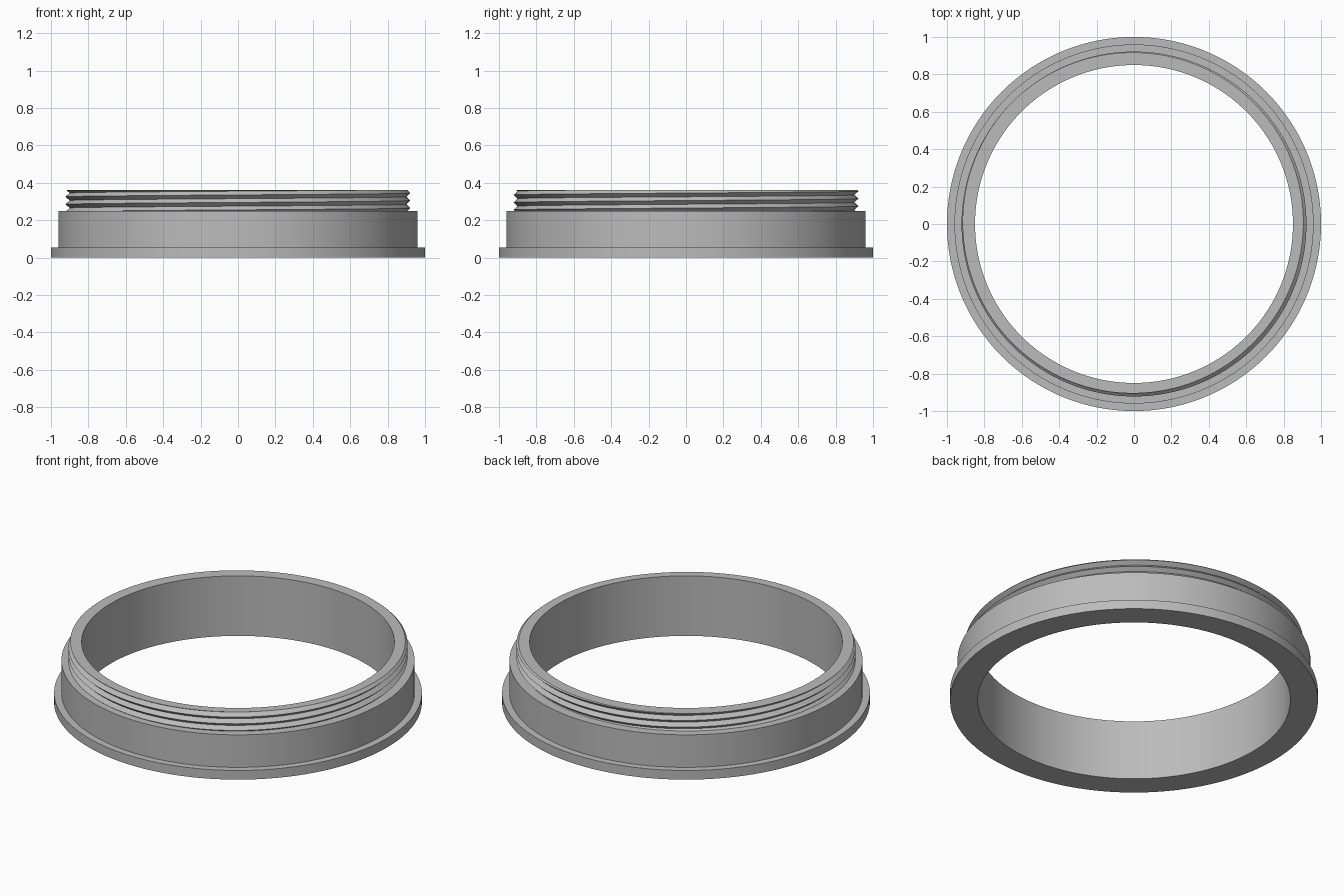
import bpy
import bmesh
from math import cos, sin, pi, radians

if "Cube" in bpy.data.objects:
    bpy.data.objects.remove(bpy.data.objects["Cube"], do_unlink=True)

SEGMENTS = 192
BORE, CREST, ROOT = 0.85, 0.922, 0.90
NECK_LOW, NECK_TOP = 0.25, 0.36
PITCH = 0.04
CREST_START = 0.265   # height of a thread crest on the +x side


def thread_radius(z, turn):
    """V-shaped thread: crest to root and back once per pitch."""
    phase = ((z - CREST_START) / PITCH - turn) % 1.0
    return ROOT + (CREST - ROOT) * abs(2 * phase - 1)


def column_profile(turn):
    """Closed radius/height section of the ring at one angle."""
    base = [(BORE, 0), (1.0, 0), (1.0, 0.055), (0.96, 0.055), (0.96, NECK_LOW)]
    thread = []
    for k in range(-4, 8):
        z = CREST_START + PITCH * (turn + k / 2)
        z = min(max(z, NECK_LOW), NECK_TOP)
        thread.append((thread_radius(z, turn), z))
    return base + thread + [(BORE, NECK_TOP)]


# Ring body, flange and helical thread swept as one closed section
bm = bmesh.new()
columns = []
for i in range(SEGMENTS + 1):
    turn = i / SEGMENTS
    a = 2 * pi * turn
    columns.append([bm.verts.new((r * cos(a), r * sin(a), z))
                    for r, z in column_profile(turn)])
for c0, c1 in zip(columns, columns[1:]):
    for j in range(len(c0)):
        k = (j + 1) % len(c0)
        bm.faces.new((c0[j], c1[j], c1[k], c0[k]))

# Weld the helix seam and the clipped thread ends
bmesh.ops.remove_doubles(bm, verts=bm.verts, dist=0.00005)
bmesh.ops.dissolve_degenerate(bm, edges=bm.edges, dist=0.00005)
bmesh.ops.recalc_face_normals(bm, faces=bm.faces)

mesh = bpy.data.meshes.new("threaded_ring")
bm.to_mesh(mesh)
bm.free()
ring = bpy.data.objects.new("threaded_ring", mesh)
bpy.context.collection.objects.link(ring)

# Plain grey finish
grey = bpy.data.materials.new("plain_grey")
grey.use_nodes = True
colour = (0.5, 0.5, 0.5, 1.0)
grey.diffuse_color = colour
grey.node_tree.nodes["Principled BSDF"].inputs["Base Color"].default_value = colour
mesh.materials.append(grey)

# Smooth walls with sharp rims and thread crests
bpy.ops.object.select_all(action="DESELECT")
ring.select_set(True)
bpy.context.view_layer.objects.active = ring
bpy.ops.object.shade_smooth_by_angle(angle=radians(30))
